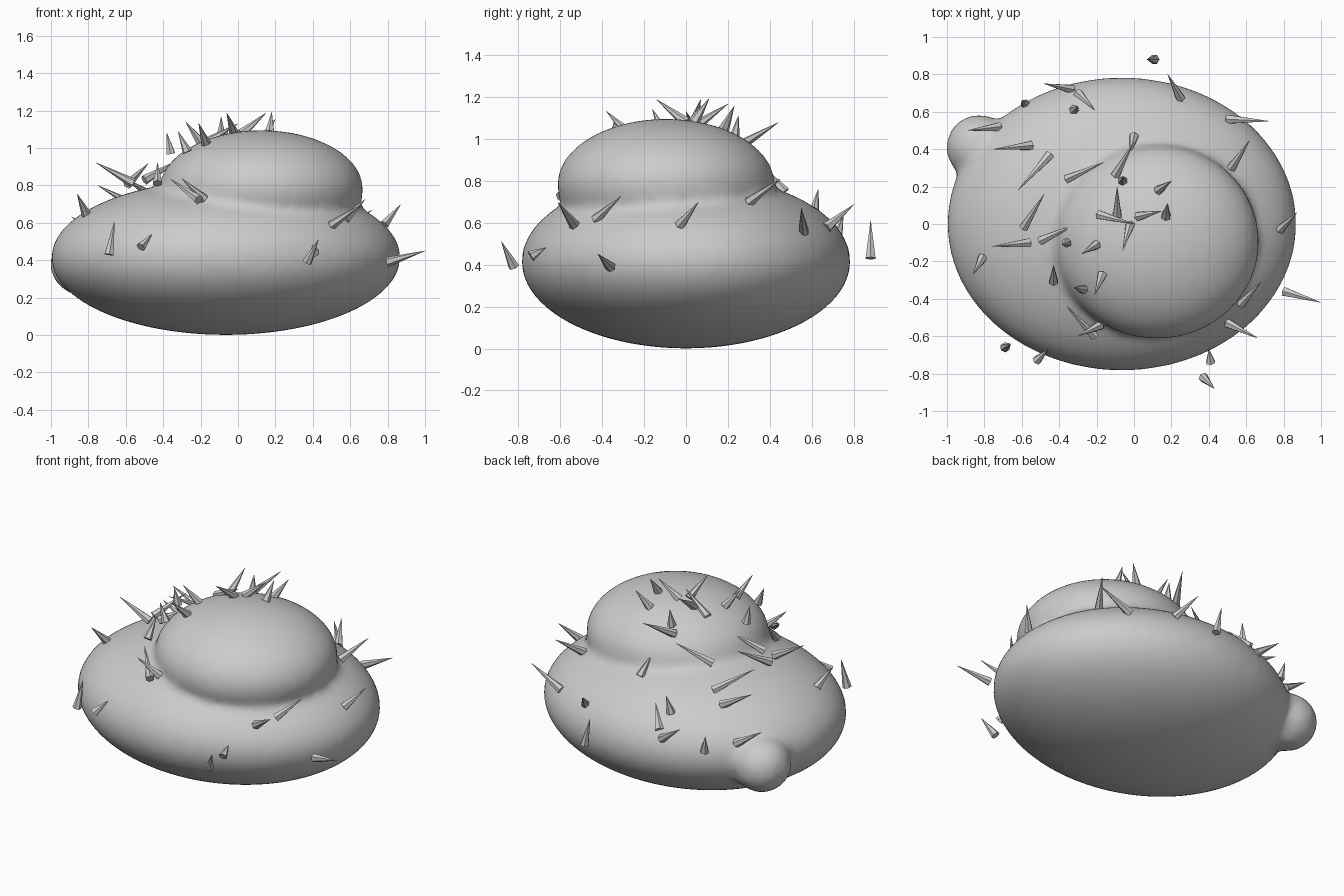
import bpy, bmesh
from mathutils import Vector, Matrix

if "Cube" in bpy.data.objects:
    bpy.data.objects.remove(bpy.data.objects["Cube"])


# Smooth blob body: low shell, offset dome and a small side bump fused together
def ellipsoid(bm, centre, radii):
    m = Matrix.Translation(centre) @ Matrix.Diagonal((*radii, 1))
    bmesh.ops.create_uvsphere(bm, u_segments=64, v_segments=32, radius=1, matrix=m)


bm = bmesh.new()
ellipsoid(bm, (-0.065, 0, 0.415), (0.935, 0.785, 0.415))   # lower shell
ellipsoid(bm, (0.125, -0.095, 0.78), (0.545, 0.52, 0.315))  # upper dome
ellipsoid(bm, (-0.83, 0.41, 0.38), (0.175, 0.175, 0.17))    # side bump
mesh = bpy.data.meshes.new("body")
bm.to_mesh(mesh)
bm.free()
body = bpy.data.objects.new("body", mesh)
bpy.context.collection.objects.link(body)
bpy.context.view_layer.objects.active = body
body.select_set(True)

remesh = body.modifiers.new("fuse", 'REMESH')
remesh.mode = 'VOXEL'
remesh.voxel_size = 0.025
soft = body.modifiers.new("soften", 'SMOOTH')
soft.factor = 0.5
soft.iterations = 12
for name in ("fuse", "soften"):
    bpy.ops.object.modifier_apply(modifier=name)
bpy.ops.object.shade_smooth()

# Spikes rooted on the body: base x, y and tip x, y seen from above
ROOTED = [
    (-.33, .72, -.48, .75), (-.30, .70, -.21, .61), (-.32, .61, -.30, .63),
    (-.58, .64, -.60, .66), (-.72, .52, -.89, .50), (-.55, .42, -.75, .40),
    (-.45, .37, -.62, .18), (-.36, .24, -.16, .33), (-.59, -.02, -.48, .16),
    (-.50, -.09, -.31, 0), (-.56, -.10, -.76, -.12), (-.81, -.18, -.86, -.27),
    (-.43, -.31, -.43, -.22), (-.36, -.10, -.38, -.11), (-.20, -.11, -.28, -.16),
    (-.17, -.27, -.21, -.38), (-.27, -.35, -.32, -.34), (-.21, -.60, -.36, -.44),
    (-.18, -.54, -.30, -.60), (-.10, .26, 0, .44), (0, .47, -.02, .38),
    (-.06, .23, -.06, .25), (-.09, .04, -.09, .20), (-.19, .05, 0, 0),
    (.02, .04, .15, .07), (.13, .18, .20, .23), (.17, .04, .18, .11),
    (-.02, 0, -.06, -.14), (.25, .67, .18, .80), (.50, .56, .72, .55),
    (.52, .30, .62, .45), (.78, -.03, .87, .06), (.57, -.43, .68, -.31),
    (.50, -.53, .66, -.61),
]
# Spikes around the rim, standing clear of the body
RIM = [
    ((.80, -.36, .39), (1.0, -.42, .45)),
    ((.41, -.74, .44), (.40, -.67, .48)),
    ((.37, -.82, .39), (.43, -.88, .51)),
    ((.11, .88, .43), (.07, .88, .61)),
    ((-.69, -.66, .43), (-.66, -.64, .61)),
    ((-.52, -.73, .47), (-.46, -.67, .54)),
]


def spike(bm, base, tip):
    base, tip = Vector(base), Vector(tip)
    axis = tip - base
    m = Matrix.Translation((base + tip) / 2) @ axis.to_track_quat('Z', 'Y').to_matrix().to_4x4()
    bmesh.ops.create_cone(bm, cap_ends=True, segments=6, radius1=0.027, radius2=0.001,
                          depth=axis.length, matrix=m)


bm = bmesh.new()
for x, y, tx, ty in ROOTED:
    hit, point, normal, face = body.ray_cast(Vector((x, y, 3)), Vector((0, 0, -1)))
    z = point.z if hit else 0.45
    if -0.6 < x < -0.2 and y < 0.3:   # those by the dome's foot float a little
        z += 0.05
    spike(bm, (x, y, z), (tx, ty, z + 0.11))
for base, tip in RIM:
    spike(bm, base, tip)
mesh = bpy.data.meshes.new("spikes")
bm.to_mesh(mesh)
bm.free()
spikes = bpy.data.objects.new("spikes", mesh)
bpy.context.collection.objects.link(spikes)
